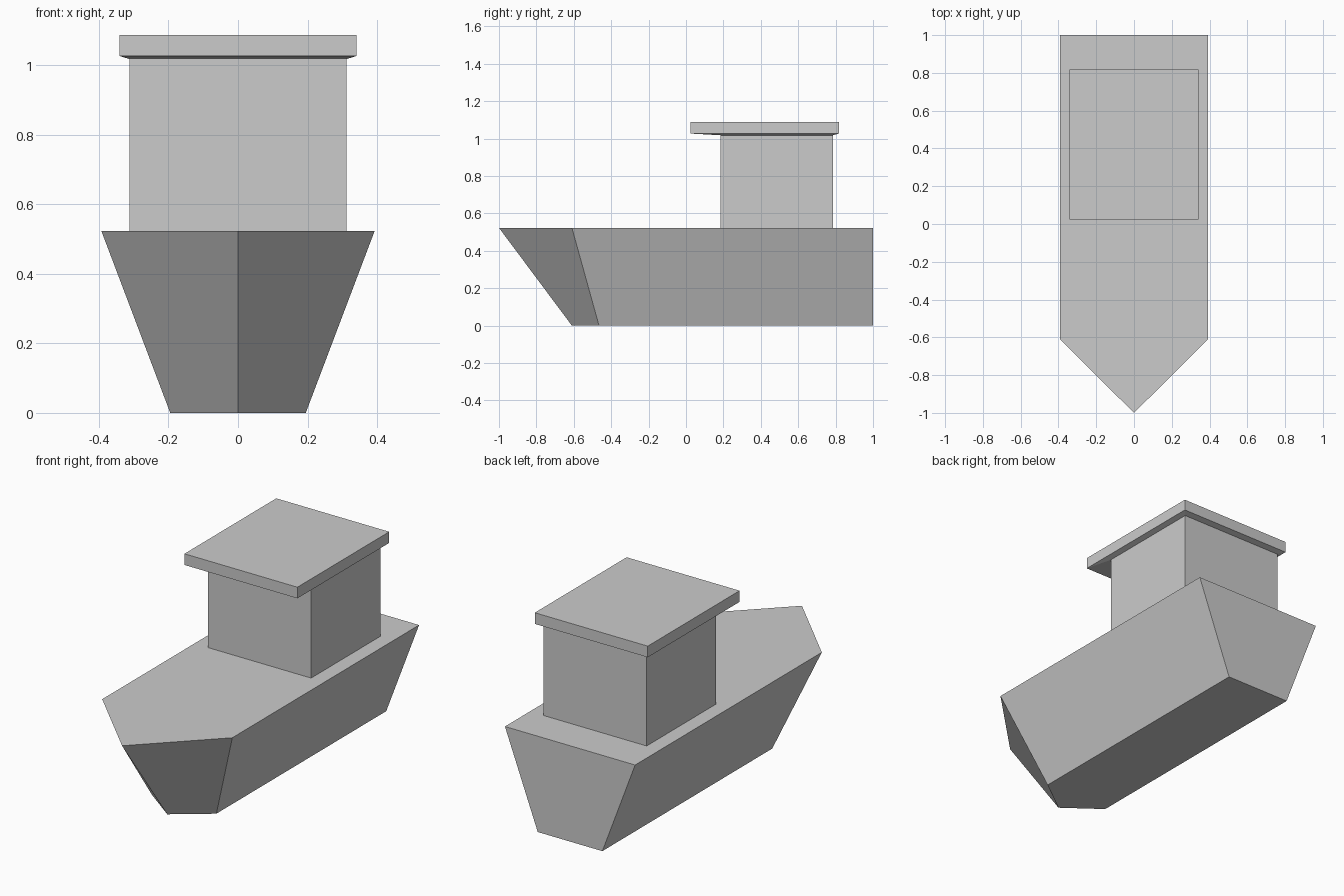
import bpy
import bmesh

cube = bpy.data.objects.get("Cube")
if cube:
    bpy.data.objects.remove(cube, do_unlink=True)

# One plain grey for the whole boat
GREY = (0.6, 0.6, 0.6, 1.0)
grey = bpy.data.materials.new("plain_grey")
grey.use_nodes = True
grey.diffuse_color = GREY
grey.node_tree.nodes["Principled BSDF"].inputs["Base Color"].default_value = GREY


def loft(name, sections):
    """Closed flat-faced solid through rings of points, listed bottom to top."""
    bm = bmesh.new()
    rings = [[bm.verts.new((x, y, z)) for x, y in outline] for outline, z in sections]
    for low, high in zip(rings, rings[1:]):
        for i in range(len(low)):
            j = (i + 1) % len(low)
            bm.faces.new((low[i], low[j], high[j], high[i]))
    bm.faces.new(rings[0][::-1])
    bm.faces.new(rings[-1])
    bmesh.ops.recalc_face_normals(bm, faces=bm.faces)
    mesh = bpy.data.meshes.new(name)
    bm.to_mesh(mesh)
    bm.free()
    mesh.materials.append(grey)
    obj = bpy.data.objects.new(name, mesh)
    bpy.context.collection.objects.link(obj)
    return obj


def rectangle(half, front, back):
    return [(-half, front), (half, front), (half, back), (-half, back)]


def hull_outline(half, bow, shoulder, stern):
    return [(0, bow), (half, shoulder), (half, stern), (-half, stern), (-half, shoulder)]


# Hull with flared sides, raked pointed bow and upright stern
loft("hull", [
    (hull_outline(0.195, -0.61, -0.465, 1.0), 0.0),
    (hull_outline(0.393, -1.0, -0.61, 1.0), 0.523),
])

# Cabin standing on the deck
CABIN = rectangle(0.312, 0.185, 0.785)
loft("cabin", [(CABIN, 0.523), (CABIN, 1.02)])

# Overhanging roof, its underside sloping down to the cabin walls
ROOF = rectangle(0.341, 0.025, 0.817)
loft("roof", [(CABIN, 1.018), (ROOF, 1.027), (ROOF, 1.088)])
